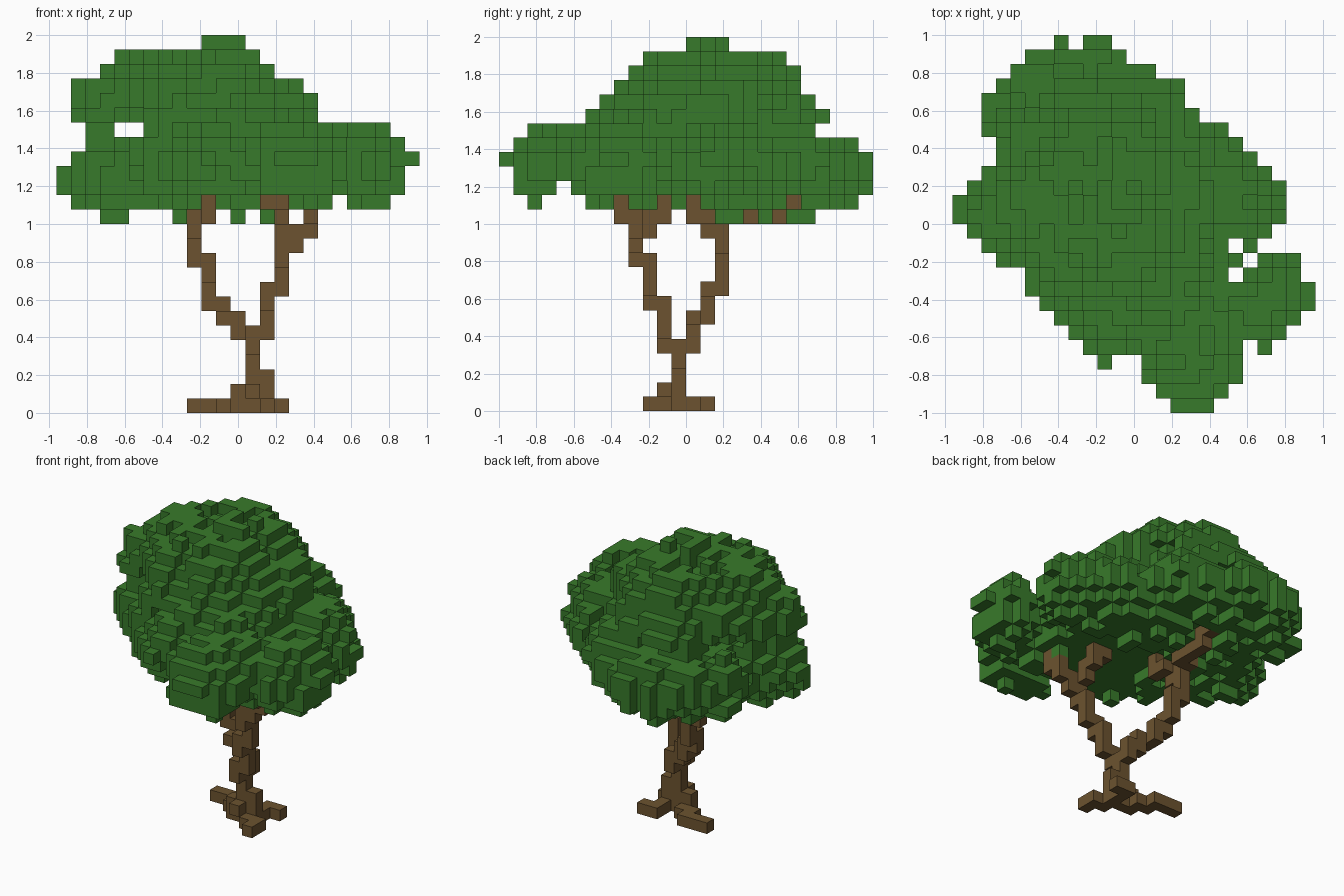
import bpy
import bmesh
import random
from mathutils import Vector

random.seed(4)
CELL = 2 / 26                        # edge length of one block
ORIGIN = Vector((12.5, 13, 0))       # grid point that sits at the world origin
SIDES = [Vector(s) for s in ((1, 0, 0), (-1, 0, 0), (0, 1, 0),
                             (0, -1, 0), (0, 0, 1), (0, 0, -1))]

default_cube = bpy.data.objects.get("Cube")
if default_cube:
    bpy.data.objects.remove(default_cube, do_unlink=True)


def make_material(name, rgb):
    material = bpy.data.materials.new(name)
    material.use_nodes = True
    colour = (*rgb, 1)
    material.diffuse_color = colour
    shader = material.node_tree.nodes["Principled BSDF"]
    shader.inputs["Base Color"].default_value = colour
    shader.inputs["Roughness"].default_value = 1
    return material


def neighbours(cell):
    return [tuple(int(c) for c in Vector(cell) + side) for side in SIDES]


def build_blocks(name, cells, material):
    """Make one mesh from the exposed faces of a set of grid cells."""
    bm = bmesh.new()
    corners = {}

    def corner(point):
        key = tuple(round(c) for c in point)
        if key not in corners:
            corners[key] = bm.verts.new((Vector(key) - ORIGIN) * CELL)
        return corners[key]

    for cell in sorted(cells):
        middle = Vector(cell) + Vector((0.5, 0.5, 0.5))
        for side, beside in zip(SIDES, neighbours(cell)):
            if beside in cells:
                continue
            across = Vector((side.y, side.z, side.x)) / 2
            upward = side.cross(across)
            centre = middle + side / 2
            bm.faces.new([corner(centre + across * a + upward * b)
                          for a, b in ((-1, -1), (1, -1), (1, 1), (-1, 1))])
    mesh = bpy.data.meshes.new(name)
    bm.to_mesh(mesh)
    bm.free()
    mesh.materials.append(material)
    blocks = bpy.data.objects.new(name, mesh)
    bpy.context.collection.objects.link(blocks)
    return blocks


def limb(*points):
    """Cells of a stepped path running through the given grid points."""
    here = list(points[0])
    cells = {tuple(here)}
    for goal in points[1:]:
        for axis in range(3):
            while here[axis] != goal[axis]:
                here[axis] += 1 if goal[axis] > here[axis] else -1
                cells.add(tuple(here))
    return cells


def within(spans, n):
    return any(low <= n < high for low, high in zip(spans[::2], spans[1::2]))


# Trunk and spreading roots
trunk = limb((13, 12, 0), (13, 12, 4))
trunk |= limb((12, 12, 1), (14, 12, 1), (14, 12, 2)) | {(13, 11, 1)}
roots = limb((12, 12, 0), (14, 12, 0), (14, 11, 0), (15, 10, 0))
roots |= limb((14, 12, 0), (14, 14, 0), (15, 14, 0))
roots |= limb((12, 12, 0), (12, 13, 0), (11, 13, 0), (11, 14, 0), (9, 14, 0))

# Two main branches, each forking below the crown
left_branch = limb((13, 11, 4), (13, 11, 5), (14, 11, 7), (14, 10, 8),
                   (15, 10, 10), (15, 9, 12))
left_branch |= limb((15, 9, 11), (16, 9, 12), (17, 9, 13), (17, 8, 16))
left_branch |= limb((15, 9, 12), (15, 10, 13), (15, 11, 14), (14, 11, 16))
right_branch = limb((13, 13, 4), (13, 13, 5), (12, 13, 6), (11, 14, 7),
                    (10, 14, 8), (10, 15, 10), (9, 15, 12))
right_branch |= limb((9, 15, 12), (9, 14, 13), (10, 13, 16))
right_branch |= limb((9, 15, 12), (9, 15, 13), (9, 16, 13), (10, 19, 14), (10, 20, 16))

# Crown outlines: filled spans per row, from the front, the side and above
BASE = 12
front_rows = [
    (15, 16), (2, 5, 8, 10, 12, 13, 14, 17), (1, 19, 20, 23), (0, 24), (0, 25),
    (1, 25), (2, 24), (2, 4, 6, 23), (1, 19), (1, 18), (1, 17), (3, 15),
    (4, 14), (6, 7, 10, 13)]
side_rows = [
    (16, 17), (13, 22), (2, 3, 5, 25), (1, 4, 5, 26), (1, 26), (0, 26), (0, 25),
    (2, 22), (5, 23), (7, 22), (8, 21), (9, 21), (10, 20), (13, 16)]
top_rows = [
    (15, 18), (13, 19), (13, 20), (10, 11, 13, 20), (9, 20, 21, 23), (8, 23),
    (7, 25), (6, 25), (5, 25), (5, 19, 20, 24), (2, 20, 21, 24),
    (2, 19, 20, 21), (0, 23), (0, 23), (0, 23), (1, 23), (1, 22), (3, 21),
    (3, 20), (2, 19), (2, 17), (2, 16), (3, 16), (4, 14), (5, 12), (6, 11)]

# Leaf clumps: centre and radii in blocks
lower_clumps = [
    ((9, 20, 16.5), (8, 6.5, 4.8)),      # back
    ((5, 13, 16), (6, 4.5, 3.4)),        # right
    ((4, 14.5, 15), (3, 3.5, 2.5)),      # hanging right
    ((15.5, 16.5, 14), (2.5, 2.5, 2.5)),   # hanging left
    ((13, 11, 17), (9, 6, 5)),           # middle, sideways
    ((13, 11, 17), (6, 9.5, 5)),         # middle, lengthways
    ((17, 4, 16.5), (4.7, 5, 3.8)),      # front
    ((21.5, 7.5, 16.5), (4.5, 4.5, 3.7)),  # front left
    ((18, 14, 16.5), (6.2, 6, 3.7)),     # back left
]
upper_clumps = [
    ((10, 14.5, 20.5), (8, 5.5, 6.2)),   # dome, sideways
    ((10, 14.5, 20.5), (5.5, 8, 6.2)),   # dome, lengthways
    ((5, 15.5, 21), (5.5, 5, 2.6)),      # upper right
]


def in_any(point, clumps):
    return any(sum(((p - c) / r) ** 2 for p, c, r in zip(point, *clump)) < 1
               for clump in clumps)


def rim_distance(x, y):
    """Steps from a column to the nearest gap in the outline from above."""
    steps = 1
    while all(0 <= y + b * steps < len(top_rows)
              and within(top_rows[y + b * steps], x + a * steps)
              for a in (-1, 0, 1) for b in (-1, 0, 1)):
        steps += 1
    return steps


def in_crown(point, rim):
    rounded = abs(point[2] - 16.7) < 0.75 + 1.1 * rim
    return rounded and in_any(point, lower_clumps) or in_any(point, upper_clumps)


def in_hollow(x, y, z):
    """Open space that leaves the forks bare below the crown."""
    if y in (17, 19) and z < 14:
        return True
    return z < 15 and (x > 9 and y in (8, 13, 20) or 10 <= x <= 16 and y <= 14)


shape = set()
for y, top_row in enumerate(top_rows):
    for x in range(25):
        if not within(top_row, x):
            continue
        rim = rim_distance(x, y)
        for z, (front, side) in enumerate(zip(front_rows, side_rows), BASE):
            if (within(front, x) and within(side, y)
                    and in_crown((x + 0.5, y + 0.5, z + 0.5), rim)):
                shape.add((x, y, z))

# Grow a leaf star round each core, leaving out some of the outermost cores
cores = {cell for cell in shape if all(n in shape for n in neighbours(cell))}
leaves = set()
for cell in sorted(cores):
    buried = all(n in cores for n in neighbours(cell))
    if buried or random.random() < 0.62:
        leaves.update([cell, *neighbours(cell)])

# Scatter a few single blocks over the gaps, but none hanging loose
for cell in sorted(shape - leaves):
    if any(n in leaves for n in neighbours(cell)) and random.random() < 0.15:
        leaves.add(cell)
leaves = {cell for cell in leaves if not in_hollow(*cell)}

bark = make_material("brown_bark", (0.15, 0.086, 0.029))
foliage = make_material("green_leaves", (0.039, 0.193, 0.0235))

wood = trunk | roots | left_branch | right_branch
build_blocks("trunk", trunk, bark)
build_blocks("roots", roots - trunk, bark)
build_blocks("left_branch", left_branch - trunk, bark)
build_blocks("right_branch", right_branch - trunk - left_branch, bark)
build_blocks("leaf_crown", leaves - wood, foliage)
